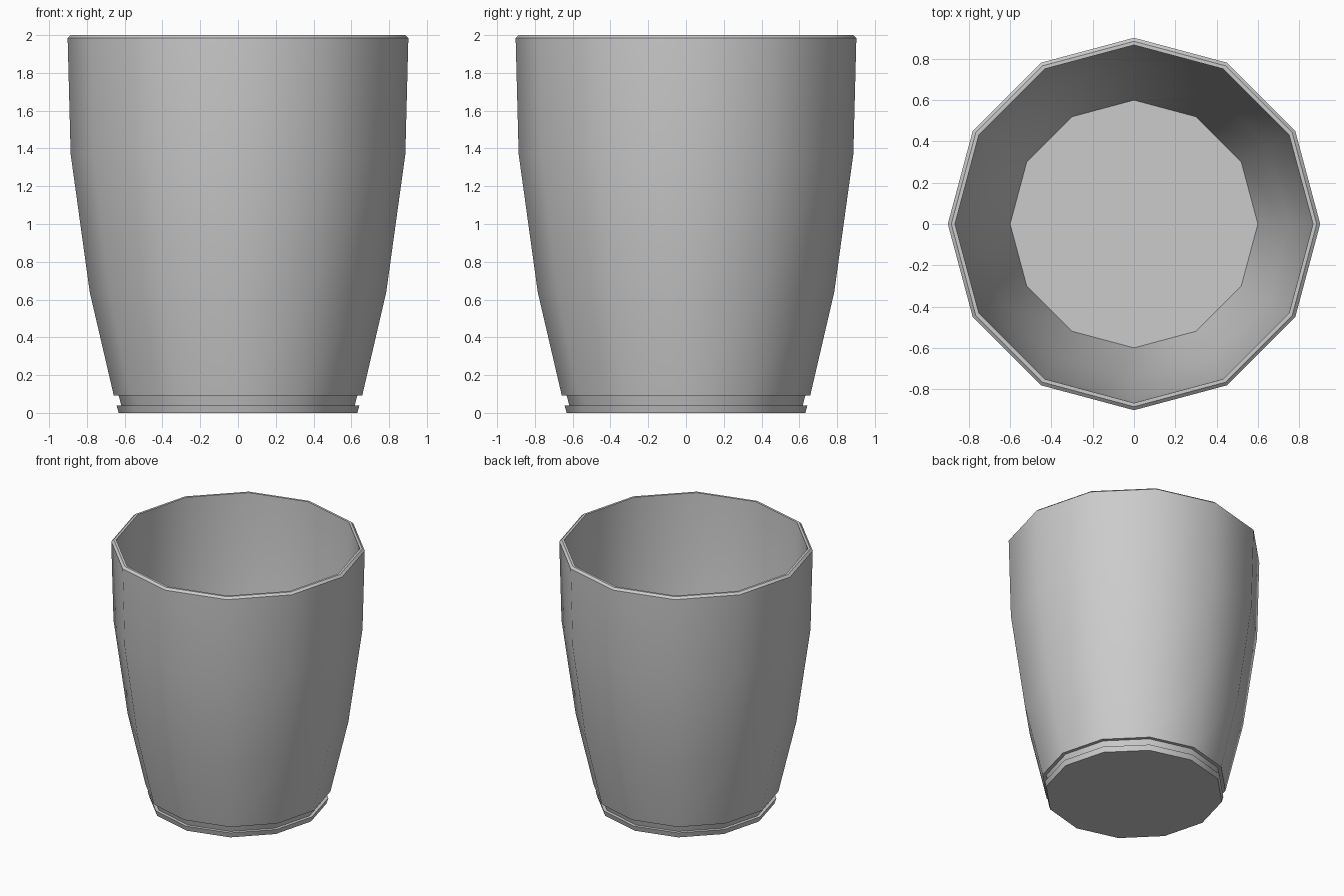
import bpy, bmesh, math

if "Cube" in bpy.data.objects:
    bpy.data.objects.remove(bpy.data.objects["Cube"])

SIDES = 12
# (radius, height) from under the foot, up the outside, over the rim, down to the inner floor
PROFILE = [
    (0.632, 0.0), (0.643, 0.04),                    # foot ring
    (0.618, 0.04), (0.632, 0.093),                  # groove
    (0.658, 0.093), (0.785, 0.64), (0.886, 1.37),   # outer wall
    (0.902, 1.985), (0.885, 2.0), (0.867, 2.0),     # rim
    (0.85, 1.37), (0.75, 0.64), (0.60, 0.05),       # inner wall
]

mat = bpy.data.materials.new("light grey")
mat.diffuse_color = (0.6, 0.6, 0.6, 1)
mat.use_nodes = True
mat.node_tree.nodes["Principled BSDF"].inputs["Base Color"].default_value = mat.diffuse_color

# Cup: profile turned round the z axis
bm = bmesh.new()
rings = []
for r, z in PROFILE:
    rings.append([bm.verts.new((r * math.cos(2 * math.pi * i / SIDES),
                                r * math.sin(2 * math.pi * i / SIDES), z))
                  for i in range(SIDES)])
for a, b in zip(rings, rings[1:]):
    for i in range(SIDES):
        j = (i + 1) % SIDES
        bm.faces.new((a[i], a[j], b[j], b[i]))
# Underside and inner floor
bm.faces.new(rings[0][::-1])
bm.faces.new(rings[-1])
bmesh.ops.recalc_face_normals(bm, faces=bm.faces)

mesh = bpy.data.meshes.new("cup")
bm.to_mesh(mesh)
bm.free()
mesh.materials.append(mat)
cup = bpy.data.objects.new("cup", mesh)
bpy.context.collection.objects.link(cup)

# Smooth walls, sharp rim and groove
bpy.context.view_layer.objects.active = cup
cup.select_set(True)
bpy.ops.object.shade_smooth_by_angle(angle=math.radians(35))
